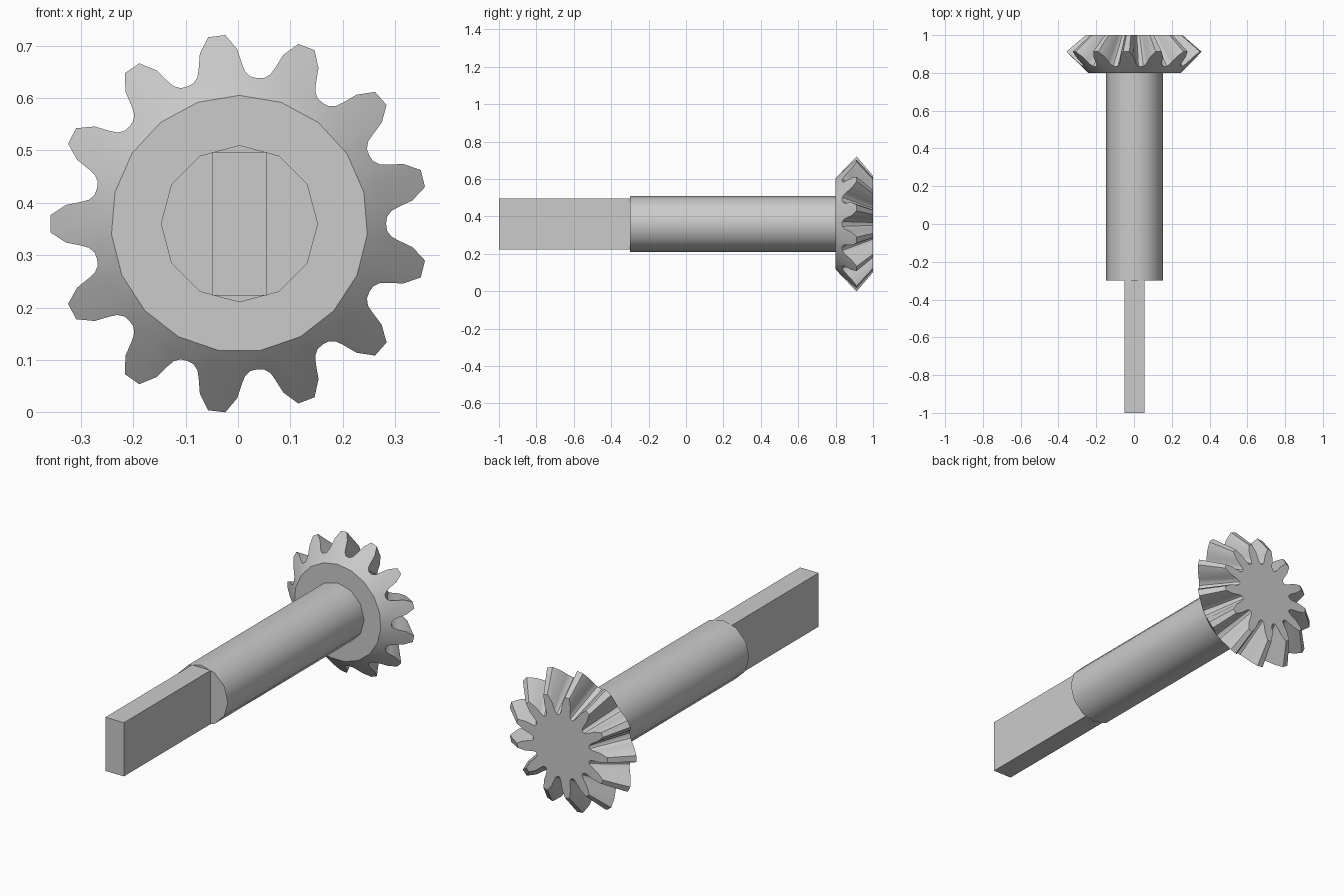
import bpy
import bmesh
import math

AXIS_X, AXIS_Z = 0.0027, 0.36
TEETH = 13
HUB_SIDES = 19
HUB_R = 0.245
HUB_Y, END_Y, APEX_Y = 0.8, 1.0, 1.22

default = bpy.data.objects.get("Cube")
if default:
    bpy.data.objects.remove(default, do_unlink=True)

grey = bpy.data.materials.new("steel_grey")
grey.use_nodes = True
colour = (0.6, 0.6, 0.6, 1.0)
grey.diffuse_color = colour
grey.node_tree.nodes["Principled BSDF"].inputs["Base Color"].default_value = colour


def finish(obj, name, smooth=False):
    obj.name = obj.data.name = name
    obj.data.materials.clear()
    obj.data.materials.append(grey)
    if smooth:
        bpy.ops.object.select_all(action="DESELECT")
        obj.select_set(True)
        bpy.context.view_layer.objects.active = obj
        bpy.ops.object.shade_smooth_by_angle(angle=math.radians(35))


def polar(r, a, y):
    return (AXIS_X + r * math.cos(a), y, AXIS_Z + r * math.sin(a))


def cone_y(r):
    """Depth of the outer back cone at a radius."""
    return HUB_Y + (r - HUB_R) * 0.97


# Flat drive tang
bpy.ops.mesh.primitive_cube_add(size=1, location=(AXIS_X, -0.65, AXIS_Z))
tang = bpy.context.object
tang.scale = (0.105, 0.7, 0.274)
bpy.ops.object.transform_apply(location=False, rotation=False, scale=True)
finish(tang, "drive_tang")

# Round shaft
bpy.ops.mesh.primitive_cylinder_add(vertices=12, radius=0.15, depth=1.1,
                                    location=(AXIS_X, 0.25, AXIS_Z),
                                    rotation=(math.pi / 2, 0, 0))
finish(bpy.context.object, "shaft", smooth=True)

# Bevel gear: half tooth profile as (radius, angle from tooth centre)
half_tooth = [(0.361, 0.046), (0.333, 0.108), (0.305, 0.137),
              (0.291, 0.158), (0.282, 0.195)]
pitch = 2 * math.pi / TEETH
tooth = ([(r, -a) for r, a in reversed(half_tooth)] + half_tooth
         + [(0.28, pitch / 2)])
outline = [(r, math.pi + i * pitch + a) for i in range(TEETH) for r, a in tooth]
count = len(outline)

bm = bmesh.new()
hub, root, outer, inner = [], [], [], []
for i in range(HUB_SIDES):
    hub.append(bm.verts.new(polar(HUB_R, math.pi / 2 + i * 2 * math.pi / HUB_SIDES, HUB_Y)))
for r, a in outline:
    y = cone_y(r)
    shrink = (APEX_Y - END_Y) / (APEX_Y - y)
    root.append(bm.verts.new(polar(0.272, a, cone_y(0.272))))
    outer.append(bm.verts.new(polar(r, a, y)))
    inner.append(bm.verts.new(polar(r * shrink, a, END_Y)))


def nearest_hub(i):
    turn = (outline[i][1] - math.pi / 2) / (2 * math.pi)
    return hub[round(turn * HUB_SIDES) % HUB_SIDES]


bm.faces.new(hub)
bm.faces.new(inner)
for i in range(count):
    j = (i + 1) % count
    # Back cone from the hub polygon out to the tooth ends
    h, k = nearest_hub(i), nearest_hub(j)
    bm.faces.new((root[i], root[j], h))
    if h is not k:
        bm.faces.new((root[j], k, h))
    bm.faces.new((root[i], root[j], outer[j], outer[i]))
    # Tooth flanks tapering towards the apex
    bm.faces.new((outer[i], outer[j], inner[j], inner[i]))
bmesh.ops.recalc_face_normals(bm, faces=bm.faces)

mesh = bpy.data.meshes.new("bevel_gear")
bm.to_mesh(mesh)
bm.free()
gear = bpy.data.objects.new("bevel_gear", mesh)
bpy.context.collection.objects.link(gear)
finish(gear, "bevel_gear", smooth=True)
